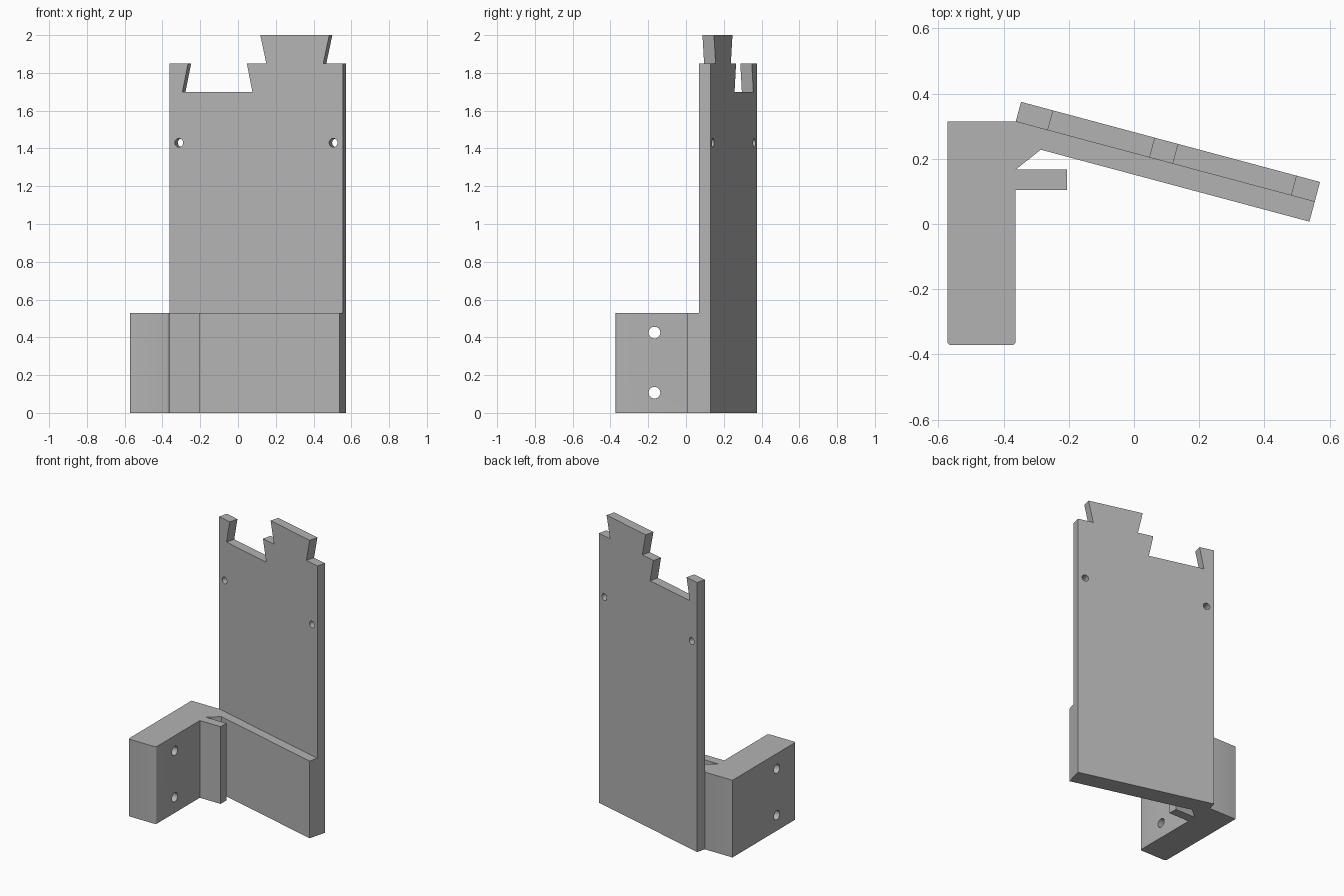
import bpy, bmesh, math
from mathutils import Matrix, Vector

if "Cube" in bpy.data.objects:
    bpy.data.objects.remove(bpy.data.objects["Cube"], do_unlink=True)

grey = bpy.data.materials.new("plain grey")
grey.use_nodes = True
grey.diffuse_color = (0.45, 0.45, 0.45, 1)
grey.node_tree.nodes["Principled BSDF"].inputs["Base Color"].default_value = (0.45, 0.45, 0.45, 1)

TILT = math.radians(15)      # lean of the panel seen from above
WIDTH, THICK = 0.95, 0.063   # panel width and thickness
FOOT_H = 0.53
HINGE = Vector((-0.363, 0.314, 0))   # panel's front left corner
PLACE = Matrix.Translation(HINGE) @ Matrix.Rotation(-TILT, 4, 'Z')


def add_object(name, bm):
    bmesh.ops.recalc_face_normals(bm, faces=bm.faces)
    mesh = bpy.data.meshes.new(name)
    bm.to_mesh(mesh)
    bm.free()
    mesh.materials.append(grey)
    obj = bpy.data.objects.new(name, mesh)
    bpy.context.collection.objects.link(obj)
    return obj


def prism(points, depth):
    """Closed outline pushed along a vector."""
    bm = bmesh.new()
    face = bm.faces.new([bm.verts.new(p) for p in points])
    out = bmesh.ops.extrude_face_region(bm, geom=[face])
    moved = [v for v in out["geom"] if isinstance(v, bmesh.types.BMVert)]
    bmesh.ops.translate(bm, verts=moved, vec=depth)
    return bm


def drill(obj, centres, radius, length, turn):
    """Cut round holes, then drop the cutter."""
    bm = bmesh.new()
    for c in centres:
        bmesh.ops.create_cone(bm, cap_ends=True, segments=32, radius1=radius, radius2=radius,
                              depth=length, matrix=Matrix.Translation(c) @ turn)
    cutter = add_object("hole_cutter", bm)
    cutter.hide_render = True
    mod = obj.modifiers.new("holes", 'BOOLEAN')
    mod.operation, mod.solver, mod.object = 'DIFFERENCE', 'EXACT', cutter
    bpy.context.view_layer.update()
    cut = bpy.data.meshes.new_from_object(obj.evaluated_get(bpy.context.evaluated_depsgraph_get()))
    obj.modifiers.clear()
    obj.data = cut
    bpy.data.objects.remove(cutter, do_unlink=True)


# Tall panel with a dovetail slot and a dovetail tab along its top
outline = [(0, 0), (WIDTH, 0), (WIDTH, 1.85), (0.843, 1.85), (0.876, 2), (0.498, 2),
           (0.531, 1.85), (0.424, 1.85), (0.455, 1.7), (0.071, 1.7), (0.102, 1.85), (0, 1.85)]
panel = add_object("panel", prism([(u, 0, z) for u, z in outline], (0, THICK, 0)))
drill(panel, [(u, THICK / 2, 1.43) for u in (0.052, WIDTH - 0.052)], 0.023, 0.2,
      Matrix.Rotation(math.pi / 2, 4, 'X'))
panel.data.transform(PLACE)

# Foot: side arm, short lip and thickened panel base in one outline
base = [PLACE @ Vector(p) for p in ((WIDTH, -THICK, 0), (WIDTH, 0, 0), (0, 0, 0))]
foot_outline = [(-0.573, -0.372), (-0.363, -0.372), (-0.363, 0.104), (-0.205, 0.104),
                (-0.205, 0.167), (-0.363, 0.167), (-0.286, 0.228)]
points = [(x, y, 0) for x, y in foot_outline] + base + [(-0.573, HINGE.y, 0)]
bm = prism(points, (0, 0, FOOT_H))
corners = [e for e in bm.edges if all(v.co.y < -0.37 for v in e.verts)
           and abs(e.verts[0].co.z - e.verts[1].co.z) > 0.1]
bmesh.ops.bevel(bm, geom=corners, offset=0.013, segments=4, profile=0.5, affect='EDGES')
foot = add_object("foot", bm)
drill(foot, [(-0.468, -0.167, z) for z in (0.107, 0.425)], 0.031, 0.3,
      Matrix.Rotation(math.pi / 2, 4, 'Y'))

# Smooth the round hole walls, keep the hard edges
bpy.ops.object.select_all(action='DESELECT')
for obj in (panel, foot):
    obj.select_set(True)
    bpy.context.view_layer.objects.active = obj
bpy.ops.object.shade_smooth_by_angle(angle=math.radians(30))
